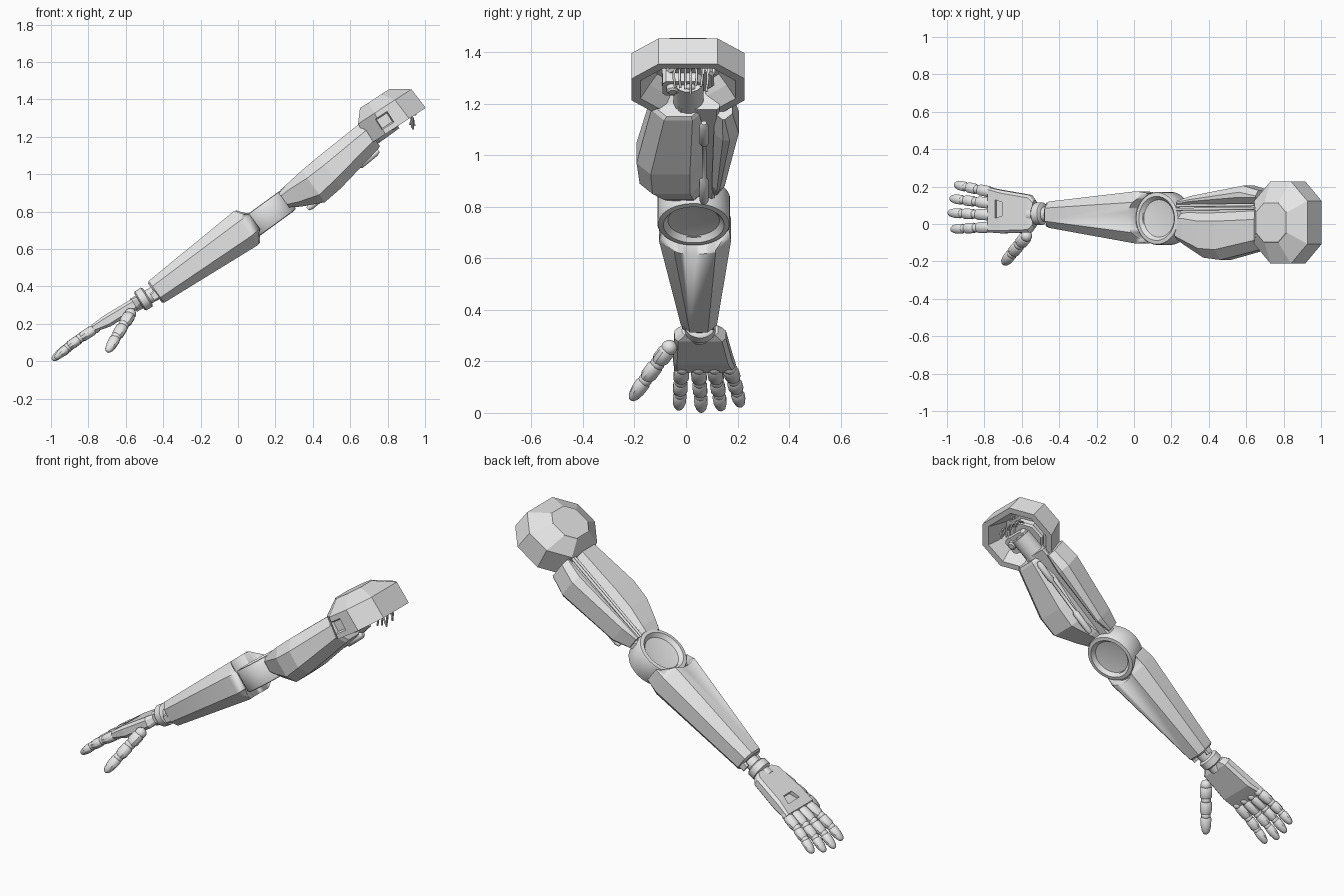
import bpy, bmesh, math
from mathutils import Vector

if "Cube" in bpy.data.objects:
    bpy.data.objects.remove(bpy.data.objects["Cube"])

mat = bpy.data.materials.new("light_grey")
mat.diffuse_color = (0.8, 0.8, 0.8, 1)
mat.use_nodes = True
mat.node_tree.nodes["Principled BSDF"].inputs["Base Color"].default_value = mat.diffuse_color


def frame(ox, oy, oz, deg):
    """Map (along, world y offset, up) of a tilted part frame to world space."""
    c, s = math.cos(math.radians(deg)), math.sin(math.radians(deg))
    return lambda a, y, h: Vector((ox + a * c - h * s, oy + y, oz + a * s + h * c))


def loft(name, rings, smooth=None):
    """Skin a list of equal rings and cap both ends."""
    bm = bmesh.new()
    loops = [[bm.verts.new(p) for p in r] for r in rings]
    n = len(loops[0])
    for a, b in zip(loops, loops[1:]):
        for i in range(n):
            bm.faces.new((a[i], a[(i + 1) % n], b[(i + 1) % n], b[i]))
    bm.faces.new(loops[0])
    bm.faces.new(loops[-1][::-1])
    bmesh.ops.recalc_face_normals(bm, faces=bm.faces)
    me = bpy.data.meshes.new(name)
    bm.to_mesh(me)
    bm.free()
    me.materials.append(mat)
    ob = bpy.data.objects.new(name, me)
    bpy.context.collection.objects.link(ob)
    if smooth:
        bpy.ops.object.select_all(action='DESELECT')
        ob.select_set(True)
        bpy.context.view_layer.objects.active = ob
        bpy.ops.object.shade_smooth_by_angle(angle=math.radians(smooth))
    return ob


def octagon(x0, x1, y0, y1, c):
    """Rectangle with cut corners."""
    c = min(c, (x1 - x0) * .49, (y1 - y0) * .49)
    return [(x0 + c, y0), (x1 - c, y0), (x1, y0 + c), (x1, y1 - c),
            (x1 - c, y1), (x0 + c, y1), (x0, y1 - c), (x0, y0 + c)]


def beam(name, f, secs, smooth=None):
    """Sections of (along, y0, y1, h0, h1, corner cut) in frame f."""
    return loft(name, [[f(a, y, h) for y, h in octagon(y0, y1, h0, h1, c)]
                       for a, y0, y1, h0, h1, c in secs], smooth)


def tube(name, p0, p1, prof, n=20, flat=1.0, smooth=40):
    """Round part from p0 to p1; prof lists (fraction, radius)."""
    p0, p1 = Vector(p0), Vector(p1)
    d = p1 - p0
    side = d.cross(Vector((0, 0, 1)))
    side = side.normalized() if side.length > 1e-5 else Vector((0, 1, 0))
    up = side.cross(d).normalized()
    ang = [2 * math.pi * (i + .5) / n for i in range(n)]
    return loft(name, [[p0 + d * t + side * (r * math.cos(a)) + up * (r * flat * math.sin(a))
                        for a in ang] for t, r in prof], smooth)


def ball(name, p, r):
    prof = [(.5 - .5 * math.cos(k * math.pi / 10), max(r * math.sin(k * math.pi / 10), .001))
            for k in range(11)]
    p = Vector(p)
    return tube(name, p - Vector((r, 0, 0)), p + Vector((r, 0, 0)), prof, 16)


def cut(ob, cutter):
    m = ob.modifiers.new("cut", 'BOOLEAN')
    m.operation, m.object, m.solver = 'DIFFERENCE', cutter, 'EXACT'
    dg = bpy.context.evaluated_depsgraph_get()
    me = bpy.data.meshes.new_from_object(ob.evaluated_get(dg))
    ob.modifiers.clear()
    ob.data = me
    bpy.data.objects.remove(cutter)


arm = frame(.16, 0, .785, 36)
hand = frame(-.53, 0, .325, 31)
cap = frame(.84, .008, 1.25, 33)

# elbow disc, dished on both faces
tube("elbow_disc", arm(0, .03, -.066), arm(0, .03, .066),
     [(.2, .06), (.16, .1), (.0, .118), (.02, .138), (.07, .142), (.93, .142),
      (.98, .138), (1, .118), (.84, .1), (.8, .06)], 40)

# forearm with a round notch for the elbow
fore = beam("forearm", arm, [(-.735, -.01, .11, -.045, .078, .03),
                             (-.725, -.02, .12, -.055, .088, .035),
                             (-.14, -.105, .175, -.1, .122, .06),
                             (-.06, -.095, .165, -.085, .105, .05)], 35)
cut(fore, tube("elbow_cutter", arm(.0, .03, -.3), arm(.0, .03, .3), [(0, .15), (1, .15)], 40))
beam("elbow_link", arm, [(-.25, -.03, .1, -.05, .05, .01), (-.1, -.03, .1, -.05, .05, .01)])

# upper arm panels, core and the rods in the groove
beam("upper_arm_front_panel", arm, [(.115, -.085, .05, -.035, .06, .02),
                                    (.17, -.115, .06, -.07, .072, .03),
                                    (.285, -.18, .065, -.125, .085, .05),
                                    (.40, -.192, .07, -.115, .093, .055),
                                    (.685, -.135, .075, -.062, .106, .05),
                                    (.70, -.12, .065, -.055, .09, .045)])
beam("upper_arm_back_panel", arm, [(.13, .10, .125, -.02, .066, .008),
                                   (.22, .10, .15, -.06, .078, .02),
                                   (.57, .108, .205, -.075, .1, .035),
                                   (.68, .112, .18, -.055, .105, .03)])
beam("upper_arm_core", arm, [(.1, -.03, .11, -.03, .035, .01), (.72, -.03, .13, -.035, .06, .01)])
for y in (.078, .097):
    tube("top_rod", arm(.13, y, .06), arm(.69, y + .006, .092), [(0, .008), (1, .008)], 10)
tube("bottom_piston", arm(.19, .07, -.1), arm(.68, .07, -.07),
     [(0, .010), (.04, .018), (.28, .018), (.31, .009), (.72, .009), (.75, .018),
      (.96, .018), (1, .010)], 14)
tube("shoulder_neck", arm(.66, .01, .02), arm(.84, .01, .02), [(0, .06), (1, .06)], 16)

# shoulder cap: faceted outside, rim, then hollow inside
shell = [(.19, -.1, .09, .105, .05), (.185, -.105, .095, .11, .055), (.125, -.155, .185, .22, .105),
         (0, -.168, .195, .22, .105), (0, -.14, .165, .185, .09),
         (.05, -.11, .135, .15, .08), (.10, -.09, .11, .12, .06)]
shoulder = loft("shoulder_cap", [[cap(u, y, n) for u, y in octagon(u0, u1, -w, w, c)]
                                 for n, u0, u1, w, c in shell])
cut(shoulder, loft("recess_cutter", [[cap(u, y, n) for u, n in ((-.075 + k, .02 + k), (.02 - k, .02 + k),
                                                               (.02 - k, .105 - k), (-.075 + k, .105 - k))]
                                     for y, k in ((-.25, 0), (-.195, .015))]))

# torn socket inside the shoulder
loft("socket_block", [[cap(u, y, n) for u, y in octagon(-.06, .04, -.1, .05, .015)] for n in (.02, .1)])
for y in (-.06, .01):
    tube("socket_pin", cap(0, y, .04), cap(.0, y, -.005), [(0, .024), (.85, .024), (1, .016)], 14)
tube("socket_ring", cap(-.02, 0, .06), cap(-.02, 0, .11), [(0, .1), (.2, .11), (1, .11)], 8, smooth=None)


def wire(points, r=.005):
    cu = bpy.data.curves.new("torn_wire", 'CURVE')
    cu.dimensions, cu.bevel_depth, cu.bevel_resolution, cu.resolution_u = '3D', r, 1, 5
    sp = cu.splines.new('BEZIER')
    sp.bezier_points.add(len(points) - 1)
    for b, p in zip(sp.bezier_points, points):
        b.co = p
        b.handle_left_type = b.handle_right_type = 'AUTO'
    cu.materials.append(mat)
    bpy.context.collection.objects.link(bpy.data.objects.new("torn_wire", cu))


for i in range(7):
    y = -.05 + .02 * i
    wire([cap(.03, y * .6, .09), cap(.08, y, .05 + .006 * (i % 3)),
          cap(.1 + .008 * (i % 2), y * 1.1, .0), cap(.075 + .01 * (i % 3), y, -.03 - .01 * (i % 4))])
for y in (.06, .08, .1):
    loft("torn_shard", [[cap(.13 + du * k, y + dy * k, n) for du, dy in ((-.02, 0), (.015, -.012), (.015, .012))]
                        for n, k in ((.07, 1), (-.005, .25))])

# wrist
tube("wrist_shaft", (-.40, .052, .39), (-.56, .052, .30), [(0, .04), (1, .04)], 16)
tube("wrist_disc", (-.482, .055, .348), (-.528, .055, .32),
     [(0, .05), (.15, .06), (.85, .06), (1, .05)], 24)
for y in (-.005, .105):
    beam("wrist_fork", arm, [(-.76, y - .01, y + .01, -.02, .03, .008),
                             (-.66, y - .012, y + .012, -.03, .04, .008)])

# palm with a notch on its back
palm = beam("palm", hand, [(.0, -.015, .125, -.025, .024, .012), (-.03, -.045, .155, -.036, .028, .015),
                           (-.2, -.05, .18, -.04, .028, .015), (-.285, -.045, .195, -.022, .02, .01)])
cut(palm, beam("notch_cutter", hand, [(-.235, .03, .13, .008, .06, .001),
                                      (-.185, .045, .115, .008, .06, .001)]))


def digit(name, pts, r):
    """Ball jointed finger segments with a pointed tip."""
    last = len(pts) - 2
    for k, (a, b) in enumerate(zip(pts, pts[1:])):
        q = r * (1 - .06 * k)
        prof = ([(.03, q * .75), (.15, q), (.55, q * .95), (.85, q * .7), (.96, q * .45), (1, q * .2)]
                if k == last else [(.06, q * .75), (.2, q), (.75, q), (.95, q * .75)])
        tube(name + "_segment", a, b, prof, 10, .88, 35)
        ball(name + "_joint", a, q * .85)


# fingers: base y, tip y, length factor
for name, y0, y1, k in (("little_finger", .170, .212, .86), ("ring_finger", .110, .137, .96),
                        ("middle_finger", .048, .060, 1), ("index_finger", -.016, -.028, .94)):
    digit(name, [hand(-.275 - a * k, y0 + (y1 - y0) * a / .285, h)
                 for a, h in ((0, -.008), (.105, -.01), (.19, -.018), (.285, -.034))], .031)
digit("thumb", [Vector(p) for p in ((-.575, -.065, .255), (-.612, -.11, .195),
                                    (-.652, -.158, .13), (-.698, -.213, .052))], .036)

# rest the lowest point on the ground
low = min(v.co.z for o in bpy.data.objects if o.type == 'MESH' for v in o.data.vertices)
for o in bpy.data.objects:
    o.location.z -= low
